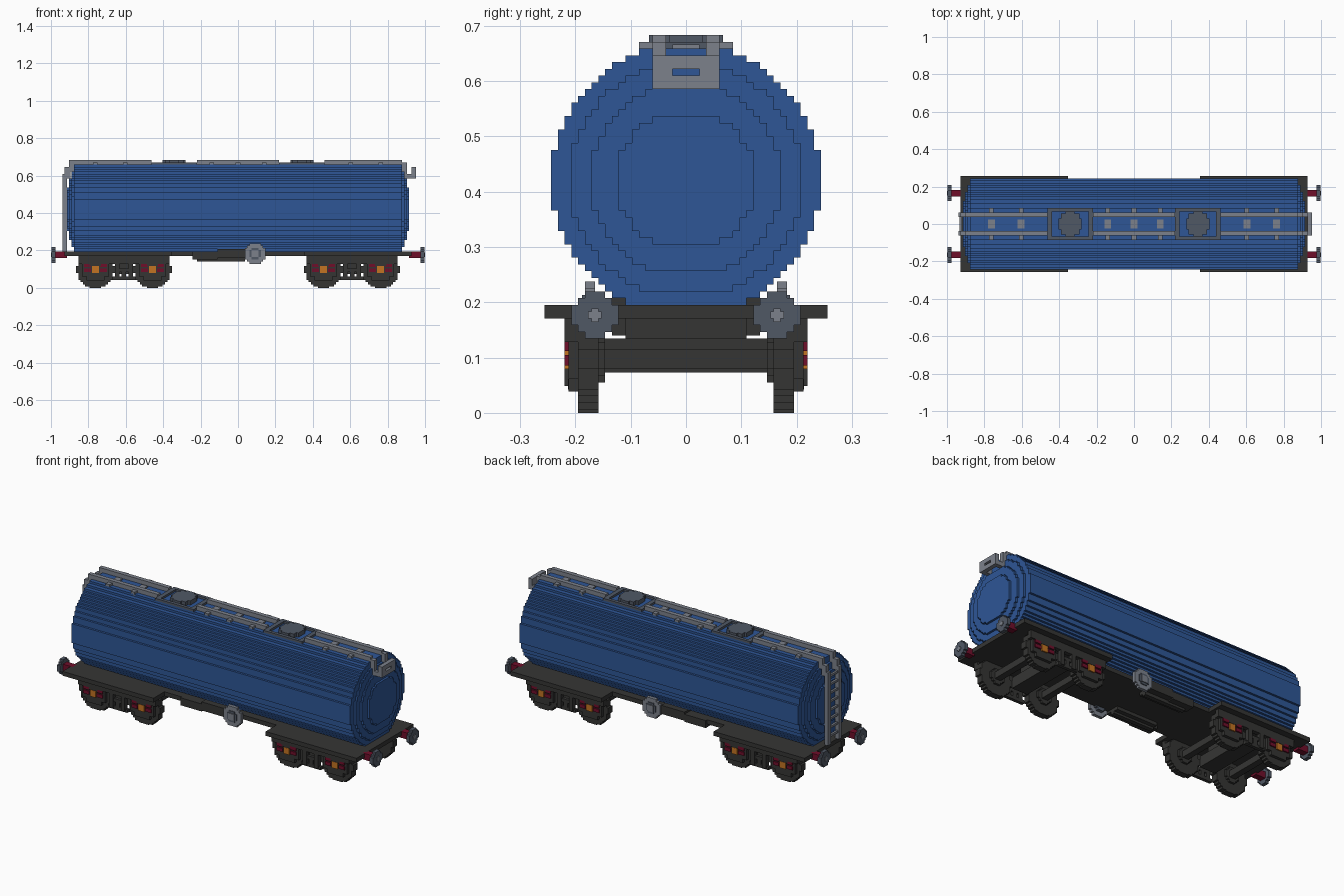
import bpy, bmesh, math

if "Cube" in bpy.data.objects:
    bpy.data.objects.remove(bpy.data.objects["Cube"], do_unlink=True)

U = 2 / 164  # one block: every size below is counted in blocks


def material(name, rgb):
    lin = [((c / 255 + 0.055) / 1.055) ** 2.4 for c in rgb] + [1]
    m = bpy.data.materials.new(name)
    m.use_nodes = True
    m.diffuse_color = lin
    m.node_tree.nodes["Principled BSDF"].inputs["Base Color"].default_value = lin
    return m


BLUE = material("tank blue", (46, 86, 150))
DARK = material("chassis charcoal", (53, 53, 52))
SLATE = material("slate grey", (80, 88, 101))
LIGHT = material("light grey", (124, 129, 139))
MAROON = material("maroon", (112, 14, 42))
ORANGE = material("orange", (196, 116, 34))


def finish(name, bm, mat):
    bmesh.ops.recalc_face_normals(bm, faces=bm.faces)
    bmesh.ops.scale(bm, vec=(U, U, U), verts=bm.verts)
    me = bpy.data.meshes.new(name)
    bm.to_mesh(me)
    bm.free()
    me.materials.append(mat)
    ob = bpy.data.objects.new(name, me)
    bpy.context.collection.objects.link(ob)
    return ob


def signs(mirror):
    return [(sx, sy) for sx in ((1, -1) if "x" in mirror else (1,))
            for sy in ((1, -1) if "y" in mirror else (1,))]


def boxes(name, mat, items, mirror=""):
    """Boxes given as (x0, x1, y0, y1, z0, z1), mirrored over x and/or y."""
    bm = bmesh.new()
    for x0, x1, y0, y1, z0, z1 in items:
        for sx, sy in signs(mirror):
            vs = bmesh.ops.create_cube(bm, size=1)["verts"]
            bmesh.ops.scale(bm, vec=(x1 - x0, y1 - y0, z1 - z0), verts=vs)
            bmesh.ops.translate(bm, verts=vs, vec=(
                sx * (x0 + x1) / 2, sy * (y0 + y1) / 2, (z0 + z1) / 2))
    return finish(name, bm, mat)


def stepped_circle(r, odd, rows):
    """Outline of a circle made of blocks; odd shifts the width to odd counts."""
    half = [math.floor(math.sqrt(max(r * r - d * d, 1))) + (0.5 if odd else 0)
            for d in range(-rows, rows + 1)]
    right = []
    for i, h in enumerate(half):
        if i == 0 or h != half[i - 1]:
            if i:
                right.append((half[i - 1], i - rows - 0.5))
            right.append((h, i - rows - 0.5))
    right.append((half[-1], rows + 0.5))
    return right + [(-a, b) for a, b in reversed(right)]


def discs(name, mat, axis, items, mirror=""):
    """Stepped discs (centre a, centre z, radius, odd, rows, from, to) along x or y."""
    bm = bmesh.new()
    for ca, cz, r, odd, rows, t0, t1 in items:
        for sx, sy in signs(mirror):
            pts = stepped_circle(r, odd, rows)

            def ring(t):
                if axis == "x":
                    return [bm.verts.new((sx * t, sy * (ca + a), cz + b)) for a, b in pts]
                if axis == "y":
                    return [bm.verts.new((sx * (ca + a), sy * t, cz + b)) for a, b in pts]
                return [bm.verts.new((sx * (ca + a), sy * b, t)) for a, b in pts]
            p, q = ring(t0), ring(t1)
            bm.faces.new(p)
            bm.faces.new(q)
            for i in range(len(p)):
                j = (i + 1) % len(p)
                bm.faces.new((p[i], p[j], q[j], q[i]))
    return finish(name, bm, mat)


# Tank barrel with stepped domed ends
discs("tank_barrel", BLUE, "x", [(0, 34.5, 20.5, False, 19, -72, 72)])
discs("tank_end_domes", BLUE, "x", [
    (0, 34.5, 17.75, False, 16, 72, 73),
    (0, 34.5, 14.75, False, 13, 72, 74),
    (0, 34.5, 10.8, False, 9, 72, 75)], "x")

# Chassis: end decks, centre spine, underslung equipment
boxes("end_decks", DARK, [(29, 76, -21, 21, 14, 16)], "x")
boxes("centre_spine", DARK, [(-29, 29, -13, 13, 14, 16)])
boxes("underslung_boxes", DARK, [
    (-20, -9, 9, 14, 12.5, 16), (-9, 3, 9, 14, 13, 17),
    (-18, 3, 9, 11, 11.5, 14), (-18, 3, 7, 9, 12.5, 14)], "y")

# Bogies
AXLES = (37.5, 62.5)
discs("wheels", DARK, "y",
      [(x, 8, 8.2, True, 7, 13, 16) for x in AXLES]
      + [(x, 8, 3.2, True, 3, 12, 13) for x in AXLES], "xy")
boxes("wheel_treads", DARK, [(x - 2.5, x + 2.5, 13, 16, 0, 16) for x in AXLES], "xy")
boxes("axles", DARK, [(x - 1.5, x + 1.5, -13, 13, 6.5, 9.5) for x in AXLES], "x")
boxes("bogie_bolsters", DARK, [(46, 54, -13, 13, 6, 11), (47, 53, -9, 9, 11, 14)], "x")
frames = [(30, 70, 16, 18, 10.5, 14), (45, 55, 16, 17.5, 3.5, 5),
          (46, 54, 16, 17.5, 7, 8.5), (46, 48, 16, 18, 4, 11),
          (52, 54, 16, 18, 4, 11), (49, 51, 16, 17.5, 4, 7)]
for x in AXLES:
    frames += [(x - 6, x + 6, 16, 17.4, 5, 11), (x - 4, x + 4, 16, 17.4, 3.2, 5),
               (x - 2.5, x + 2.5, 16, 18, 9.6, 11)]
boxes("bogie_side_frames", DARK, frames, "xy")
boxes("axle_box_springs", MAROON,
      [(x + s - 1.5, x + s + 1.5, 17, 18, z, z + 1.6)
       for x in AXLES for s in (-3.5, 3.5) for z in (7, 9.2)], "xy")
boxes("axle_box_covers", ORANGE, [(x - 1.5, x + 1.5, 17, 18, 6.5, 9.5) for x in AXLES], "xy")

# Buffers
boxes("buffer_shafts", MAROON, [(75, 80, 12, 15, 13, 16)], "xy")
discs("buffer_heads", SLATE, "x", [(13.5, 14.5, 3.6, True, 3, 80, 81.7)], "xy")
boxes("buffer_centres", LIGHT, [(81, 82, 12.5, 14.5, 14, 15),
                                (81, 82, 13, 14, 13.5, 15.5)], "xy")

# Handwheels on both sides
discs("handwheel_rims", LIGHT, "y", [(7.5, 15, 4.6, True, 4, 13.5, 15)], "y")
discs("handwheel_hubs", SLATE, "y", [(7.5, 15, 2.5, True, 2, 12, 15.4)], "y")
discs("handwheel_caps", LIGHT, "y", [(7.5, 15, 1.3, True, 1, 15, 15.8)], "y")

# Roof rails, broken at the hatches, with cross blocks and side brackets
boxes("roof_rails", LIGHT, [(-18, 18, 3, 5, 53, 56), (38, 72, 3, 5, 53, 56),
                            (-72, -38, 3, 5, 53, 56)], "y")
STEPS = (-62.5, -49.5, -11.5, 0, 11.5, 49.5, 62.5)
boxes("roof_steps", LIGHT, [(x - 1.5, x + 1.5, -2, 2, 53.5, 54.6) for x in STEPS])
boxes("rail_brackets", LIGHT, [(x - 1, x + 1, 5, 7, 53, 55) for x in STEPS], "y")

# Hatches: rectangular frames around round lids
boxes("hatch_frames", SLATE, [(18, 20, -7, 7, 53, 55), (36, 38, -7, 7, 53, 55)], "x")
boxes("hatch_frame_sides", SLATE, [(20, 36, 5.5, 7, 53, 55)], "xy")
discs("hatch_lids", SLATE, "z", [(28, 0, 5.8, False, 5, 53, 56)], "x")

# Ladder on one end, curving up to the roof rails
boxes("ladder_rails", LIGHT, [(-77, -75, 3, 5, 16, 50), (-76, -73.5, 3, 5, 48, 53),
                              (-74, -72, 3, 5, 51, 56)], "y")
boxes("ladder_rungs", LIGHT, [(-76.5, -75.5, -3, 3, z, z + 1) for z in range(19, 50, 4)])

# Raised bracket on the other end
boxes("end_bracket_arms", LIGHT, [(72, 74, 3, 5, 49, 55), (73, 77, 3, 5, 48, 50),
                                  (76, 78, 3, 5, 48, 53)], "y")
boxes("end_bracket_bars", LIGHT, [(76, 78, -3, 3, 48, 50), (76, 78, -3, 3, 51, 53),
                                  (76, 78, 2, 3, 50, 51), (76, 78, -3, -2, 50, 51)])
